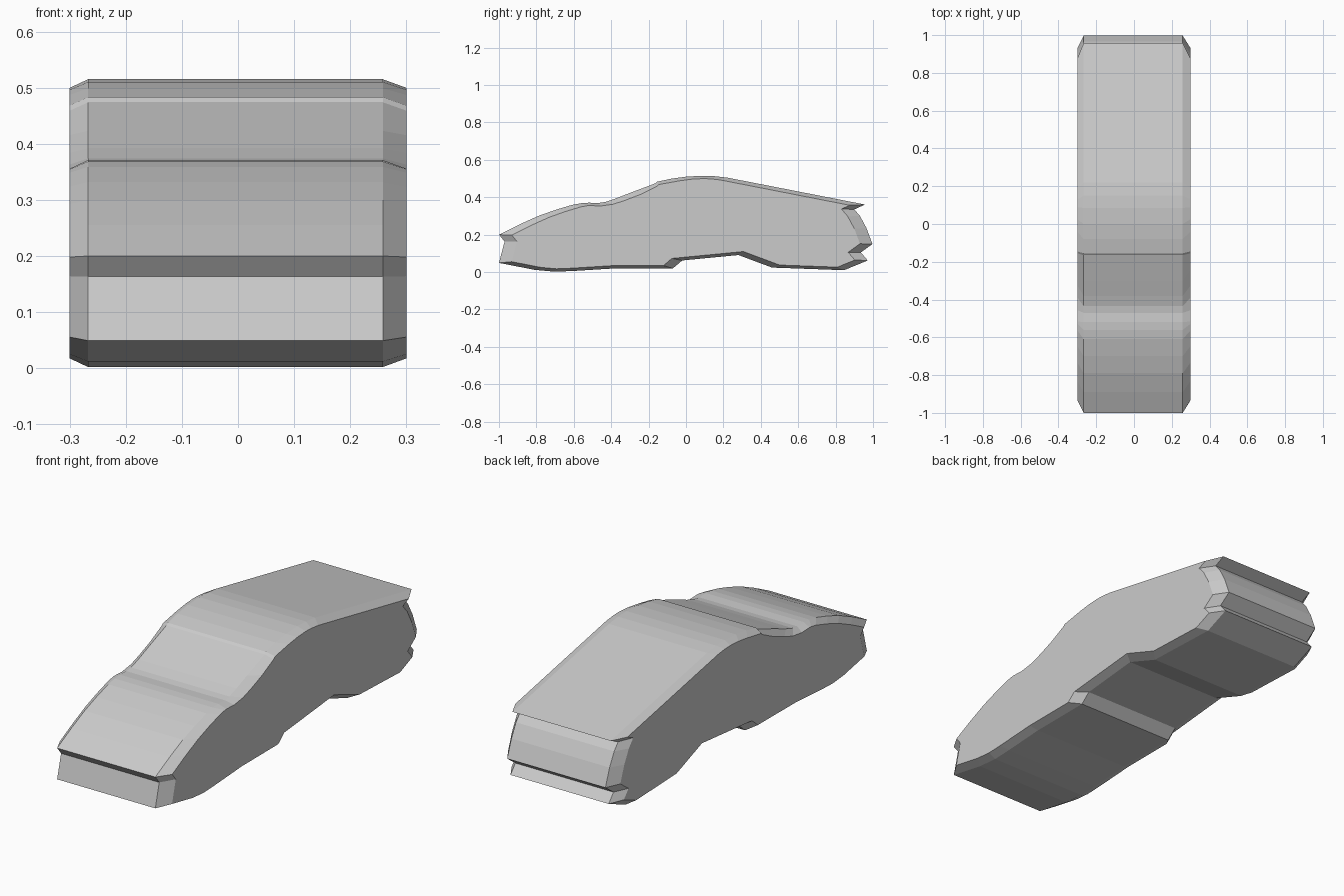
import bpy, bmesh
from mathutils import Vector

if "Cube" in bpy.data.objects:
    bpy.data.objects.remove(bpy.data.objects["Cube"])

# Side profile (y, z): over the top from nose to tail, then back underneath
top = [(-1.0, .20), (-.89, .255), (-.79, .30), (-.70, .332), (-.61, .359), (-.56, .368),
       (-.52, .371), (-.47, .369), (-.435, .374), (-.38, .392), (-.30, .423), (-.165, .474),
       (-.155, .483), (-.08, .499), (0, .51), (.085, .515), (.15, .513), (.22, .505),
       (.40, .47), (.957, .361)]
tail = [(.90, .335), (.93, .30), (.965, .235), (.997, .15), (.935, .105), (.972, .062)]
under = [(.845, .01), (.46, .024), (.28, .091), (-.02, .062), (-.07, .02), (-.39, .019),
         (-.60, .006), (-.70, .002), (-.81, .012)]
nose = [(-1.0, .049), (-.97, .163)]
profile = top + tail + under + nose

STRETCH, INSET = 4.4, .015      # chamfer is longer along the car than in height
STEP = {11, 12}                 # small windscreen step, moved straight down


def inset(points):
    """Mitred inset of the profile, done in space compressed along y."""
    pts = [Vector((y / STRETCH, z)) for y, z in points]
    out = []
    for i, p in enumerate(pts):
        a = (p - pts[i - 1]).normalized()
        b = (pts[(i + 1) % len(pts)] - p).normalized()
        na, nb = Vector((a.y, -a.x)), Vector((b.y, -b.x))
        m = (na + nb) / max(1 + na.dot(nb), .2)
        if i in STEP:
            m = Vector((.15, -1))
        q = p + m * INSET
        out.append((q.x * STRETCH, q.y))
    return out


# Body: full profile in the middle, inset profile at the two side caps
side = inset(profile)
sections = [(-.30, side), (-.267, profile), (.258, profile), (.30, side)]
bm = bmesh.new()
rings = [[bm.verts.new((x, y, z)) for y, z in pts] for x, pts in sections]
n = len(profile)
for r, s in zip(rings, rings[1:]):
    for i in range(n):
        j = (i + 1) % n
        bm.faces.new((r[i], r[j], s[j], s[i]))
caps = [bm.faces.new(rings[0]), bm.faces.new(rings[-1])]
bmesh.ops.recalc_face_normals(bm, faces=bm.faces)
bmesh.ops.triangulate(bm, faces=caps)
mesh = bpy.data.meshes.new("car_body")
bm.to_mesh(mesh)
bm.free()
bpy.context.collection.objects.link(bpy.data.objects.new("car_body", mesh))
